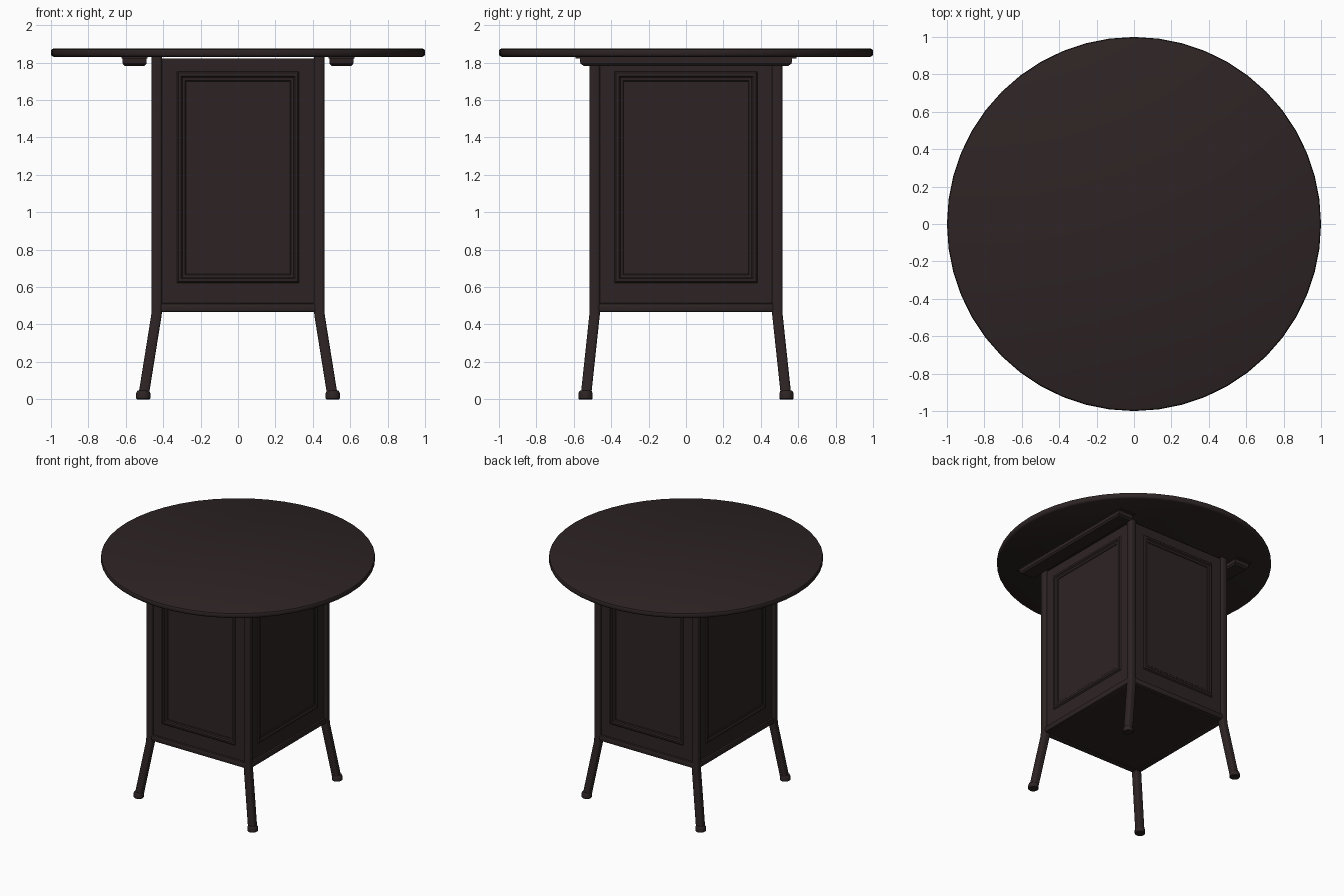
import bpy, bmesh, math
from mathutils import Vector, Matrix

if "Cube" in bpy.data.objects:
    bpy.data.objects.remove(bpy.data.objects["Cube"])

wood = bpy.data.materials.new("dark_brown_wood")
wood.diffuse_color = (0.027, 0.0175, 0.0175, 1)
wood.use_nodes = True
wood.node_tree.nodes["Principled BSDF"].inputs["Base Color"].default_value = wood.diffuse_color


def finish(name, bm, smooth=True):
    bmesh.ops.recalc_face_normals(bm, faces=bm.faces)
    me = bpy.data.meshes.new(name)
    bm.to_mesh(me)
    bm.free()
    ob = bpy.data.objects.new(name, me)
    bpy.context.collection.objects.link(ob)
    me.materials.append(wood)
    if smooth:
        bpy.ops.object.select_all(action='DESELECT')
        ob.select_set(True)
        bpy.context.view_layer.objects.active = ob
        bpy.ops.object.shade_smooth_by_angle(angle=math.radians(35))
    return ob


def loft(name, rings):
    """Skin a list of closed rings of equal length and cap both ends."""
    bm = bmesh.new()
    vs = [[bm.verts.new(p) for p in r] for r in rings]
    n = len(vs[0])
    for a, b in zip(vs, vs[1:]):
        for i in range(n):
            bm.faces.new((a[i], a[(i + 1) % n], b[(i + 1) % n], b[i]))
    bm.faces.new(vs[0])
    bm.faces.new(vs[-1])
    return finish(name, bm)


def circle(cx, cy, z, r, n=16):
    return [(cx + r * math.cos(math.tau * i / n), cy + r * math.sin(math.tau * i / n), z)
            for i in range(n)]


def rounded_square(cx, cy, z, h, c):
    """Square outline of half width h with corners rounded by c."""
    pts = []
    for k in range(4):
        a0 = k * math.pi / 2
        sx, sy = [(1, 1), (-1, 1), (-1, -1), (1, -1)][k]
        for j in range(4):
            a = a0 + j * math.pi / 6
            pts.append((cx + sx * (h - c) + c * math.cos(a),
                        cy + sy * (h - c) + c * math.sin(a), z))
    return pts


def box(name, lo, hi, bevel=0.0, seg=2):
    bm = bmesh.new()
    bmesh.ops.create_cube(bm, size=1)
    lo, hi = Vector(lo), Vector(hi)
    bmesh.ops.scale(bm, vec=hi - lo, verts=bm.verts)
    bmesh.ops.translate(bm, vec=(lo + hi) / 2, verts=bm.verts)
    if bevel:
        bmesh.ops.bevel(bm, geom=bm.edges[:], offset=bevel, segments=seg,
                        profile=0.5, affect='EDGES')
    return finish(name, bm)


# round table top with softened rim
loft("table_top", [circle(0, 0, z, r, 48) for z, r in
                   ((1.83, 0.985), (1.835, 0.995), (1.843, 1.0), (1.864, 1.0),
                    (1.871, 0.996), (1.876, 0.985))])

# corner posts running down into splayed legs, with feet
PX, PY = 0.434, 0.488
for sx, nx in ((-1, "left"), (1, "right")):
    for sy, ny in ((-1, "front"), (1, "back")):
        loft(f"{ny}_{nx}_post_leg", [
            rounded_square(sx * x, sy * y, z, h, 0.014) for x, y, z, h in
            ((0.505, 0.535, 0.02, 0.028), (PX + 0.002, PY + 0.001, 0.45, 0.028),
             (PX, PY, 0.48, 0.028), (PX, PY, 1.83, 0.028))])
        loft(f"{ny}_{nx}_foot", [
            circle(sx * 0.507, sy * 0.537, z, r) for z, r in
            ((0, 0.034), (0.004, 0.038), (0.032, 0.038), (0.043, 0.033), (0.047, 0.028))])


def side_panel(name, w, dist, angle):
    """Panel with a raised moulding frame; w is half width, facing -y before turning."""
    bm = bmesh.new()
    z0, z1 = 0.49, 1.822
    # outline half width, bottom, top, outward height
    steps = ((w, z0, z1, -0.02), (w, z0, z1, 0),
             (w - 0.085, 0.622, 1.752, 0), (w - 0.093, 0.63, 1.744, 0.010),
             (w - 0.108, 0.645, 1.728, 0.012), (w - 0.115, 0.652, 1.72, 0.004),
             (w - 0.128, 0.665, 1.705, 0.002), (w - 0.133, 0.67, 1.70, -0.003))
    rings = [[bm.verts.new((x, -dist - h, z)) for x, z in
              ((-a, b), (a, b), (a, t), (-a, t))] for a, b, t, h in steps]
    for p, q in zip(rings, rings[1:]):
        for i in range(4):
            j = (i + 1) % 4
            bm.faces.new((p[i], p[j], q[j], q[i]))
    bm.faces.new(rings[0])
    bm.faces.new(rings[-1])
    bmesh.ops.rotate(bm, verts=bm.verts, matrix=Matrix.Rotation(angle, 3, 'Z'))
    finish(name, bm, smooth=False)


side_panel("front_panel", 0.412, 0.497, 0)
side_panel("back_panel", 0.412, 0.497, math.pi)
side_panel("right_panel", 0.466, 0.443, math.pi / 2)
side_panel("left_panel", 0.466, 0.443, -math.pi / 2)

# bottom board and rounded lower rails
box("bottom_board", (-0.43, -0.485, 0.475), (0.43, 0.485, 0.50))
for s, ny, nx in ((-1, "front", "left"), (1, "back", "right")):
    box(f"{ny}_lower_rail", (-0.43, s * PY - 0.024, 0.466), (0.43, s * PY + 0.024, 0.514), 0.012)
    box(f"{nx}_lower_rail", (s * PX - 0.024, -0.485, 0.466), (s * PX + 0.024, 0.485, 0.514), 0.012)

    # support rail under the top, chamfered below, with a thin mounting plate
    cx = s * 0.553
    loft(f"{nx}_support_rail", [
        [(cx - a, -b, z), (cx + a, -b, z), (cx + a, b, z), (cx - a, b, z)] for a, b, z in
        ((0.054, 0.548, 1.783), (0.064, 0.565, 1.795), (0.064, 0.568, 1.832))])
    box(f"{nx}_mounting_plate", (cx - 0.07, -0.59, 1.822), (cx + 0.07, 0.59, 1.832))
